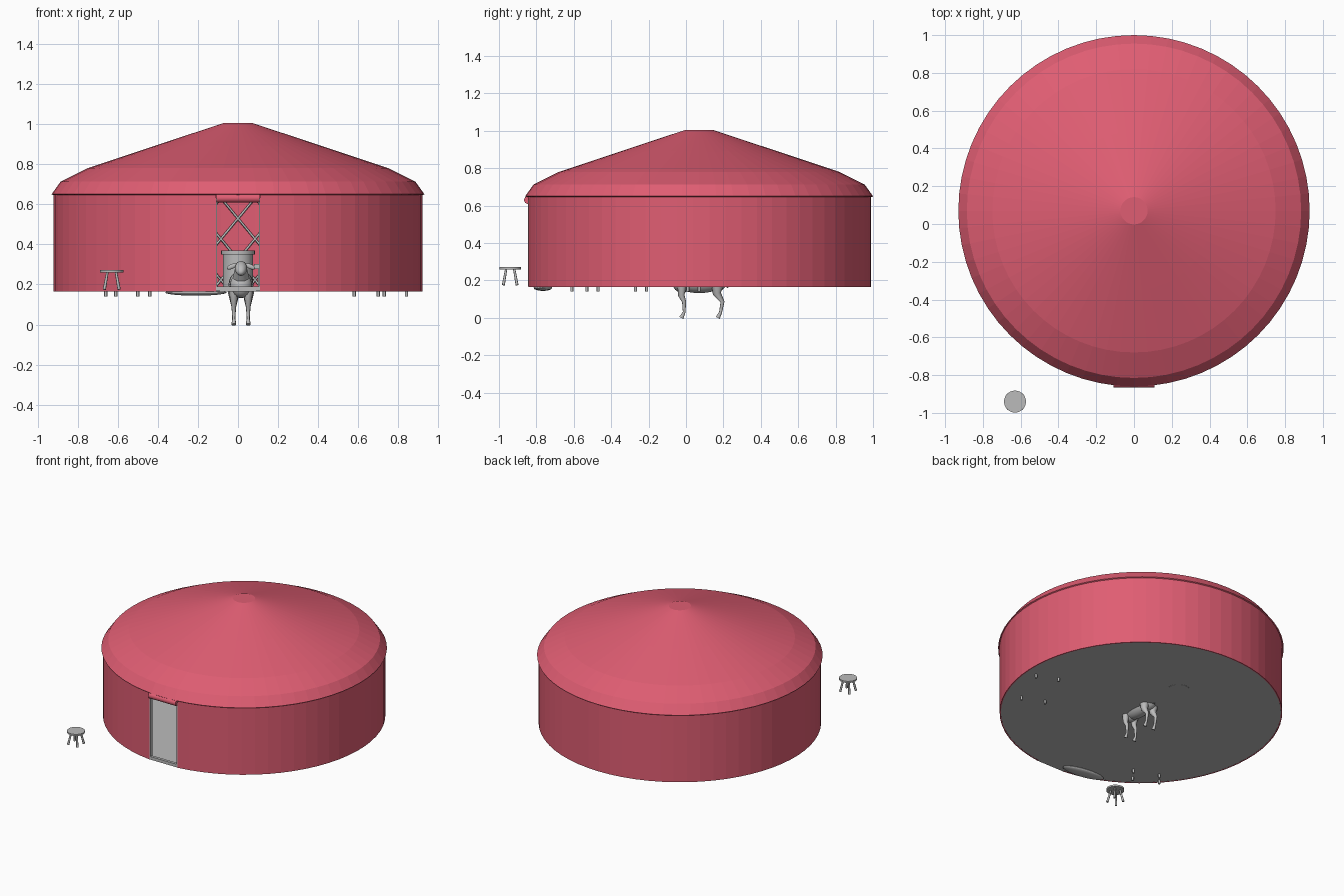
import bpy, bmesh, math
from math import sin, cos, pi
from mathutils import Vector

cube = bpy.data.objects.get("Cube")
if cube:
    bpy.data.objects.remove(cube, do_unlink=True)

CENTRE_Y = 0.07
FLOOR = 0.165


def material(name, rgb):
    m = bpy.data.materials.new(name)
    m.use_nodes = True
    m.diffuse_color = (*rgb, 1)
    m.node_tree.nodes["Principled BSDF"].inputs["Base Color"].default_value = (*rgb, 1)
    return m


RED = material("red felt", (0.74, 0.11, 0.17))
GREY = material("plain grey", (0.5, 0.5, 0.5))


def finish(obj, name, mat):
    obj.name = name
    obj.data.materials.append(mat)
    return obj


def smooth(obj, angle=40):
    bpy.ops.object.select_all(action='DESELECT')
    obj.select_set(True)
    bpy.context.view_layer.objects.active = obj
    bpy.ops.object.shade_smooth_by_angle(angle=math.radians(angle))


def sweep(name, profile, start, end, steps, mat, thickness):
    """Turn a (radius, z) profile about the tent's axis."""
    bm = bmesh.new()
    rings = []
    for i in range(steps + 1):
        a = start + (end - start) * i / steps
        rings.append([bm.verts.new((r * cos(a), CENTRE_Y + r * sin(a), z)) for r, z in profile])
    for p, q in zip(rings, rings[1:]):
        for k in range(len(profile) - 1):
            bm.faces.new((p[k], q[k], q[k + 1], p[k + 1]))
    bmesh.ops.remove_doubles(bm, verts=bm.verts, dist=0.0001)
    mesh = bpy.data.meshes.new(name)
    bm.to_mesh(mesh)
    bm.free()
    obj = bpy.data.objects.new(name, mesh)
    bpy.context.collection.objects.link(obj)
    shell = obj.modifiers.new("shell", 'SOLIDIFY')
    shell.thickness = thickness
    return finish(obj, name, mat)


def cylinder(name, loc, radius, depth, mat, rot=(0, 0, 0), sides=32):
    bpy.ops.mesh.primitive_cylinder_add(vertices=sides, radius=radius, depth=depth,
                                        location=loc, rotation=rot)
    obj = finish(bpy.context.object, name, mat)
    smooth(obj)
    return obj


def box(name, loc, size, mat, turn=0):
    bpy.ops.mesh.primitive_cube_add(size=1, location=loc, rotation=(0, 0, turn))
    bpy.context.object.scale = size
    return finish(bpy.context.object, name, mat)


def ball(name, loc, size, mat, rot=(0, 0, 0)):
    bpy.ops.mesh.primitive_uv_sphere_add(segments=20, ring_count=12, location=loc, rotation=rot)
    obj = finish(bpy.context.object, name, mat)
    obj.scale = size
    smooth(obj, 60)
    return obj


def tubes(name, paths, mat, sides=2):
    """Round tubes; every path is a list of (point, radius)."""
    curve = bpy.data.curves.new(name, 'CURVE')
    curve.dimensions = '3D'
    curve.bevel_depth = 1
    curve.bevel_resolution = sides
    curve.use_fill_caps = True
    for path in paths:
        spline = curve.splines.new('POLY')
        spline.points.add(len(path) - 1)
        for point, (co, radius) in zip(spline.points, path):
            point.co = (*co, 1)
            point.radius = radius
    obj = bpy.data.objects.new(name, curve)
    bpy.context.collection.objects.link(obj)
    return finish(obj, name, mat)


# Tent: wall with a door gap, roof and floor
gap = math.asin(0.11 / 0.92)
sweep("wall", [(0.92, FLOOR), (0.92, 0.652)], -pi / 2 + gap, 1.5 * pi - gap, 64, RED, 0.008)
sweep("roof", [(0.93, 0.65), (0.885, 0.713), (0.75, 0.78), (0.42, 0.89), (0.072, 1.005),
               (0, 1.005)], 0, 2 * pi, 64, RED, 0.008)
cylinder("floor", (0, CENTRE_Y, FLOOR + 0.005), 0.912, 0.008, GREY, sides=64)

# Door: rolled flap, sill and jambs
cylinder("rolled_door_flap", (0, -0.845, 0.63), 0.021, 0.215, RED, (0, pi / 2, 0), 16)
box("door_sill", (0, -0.835, 0.178), (0.22, 0.02, 0.022), GREY)
for side in (-1, 1):
    box("door_jamb", (side * 0.107, -0.835, 0.4), (0.006, 0.02, 0.46), GREY)

# Crossed wall lattice
BARS = 33
lattice = []
for n in range(BARS):
    for lean in (-1, 1):
        bar = []
        for k in range(6):
            rise = k / 5
            a = pi / 2 + 2 * pi * n / BARS + lean * (rise - 0.77) * 0.41
            if abs(cos(a)) > 0.13 or sin(a) > 0:
                bar.append(((0.895 * cos(a), CENTRE_Y + 0.895 * sin(a), 0.19 + 0.44 * rise), 0.006))
        if len(bar) == 6:
            lattice.append(bar)
tubes("wall_lattice", lattice, GREY, 0)

# Outdoor stool
SX, SY = -0.63, -0.94
cylinder("stool_seat", (SX, SY, 0.265), 0.058, 0.012, GREY)
legs = []
for k in range(4):
    d = Vector((cos(pi / 4 + k * pi / 2), sin(pi / 4 + k * pi / 2), 0))
    top, foot = Vector((SX, SY, 0.262)), Vector((SX, SY, 0.175))
    legs.append([(top + d * 0.03, 0.006), (foot + d * 0.052, 0.008)])
tubes("stool_legs", legs, GREY)


# Indoor tables whose legs pass through the floor
def table(name, feet, height):
    mid = sum((Vector((x, y, 0)) for x, y in feet), Vector()) / 4
    side, depth = (Vector((*feet[i], 0)) - Vector((*feet[0], 0)) for i in (1, 2))
    turn = math.atan2(side.y, side.x)
    box(name + "_top", (mid.x, mid.y, height), (side.length + 0.05, depth.length + 0.05, 0.015),
        GREY, turn)
    tubes(name + "_legs", [[((x, y, 0.14), 0.008), ((x, y, height), 0.008)] for x, y in feet], GREY)


table("large_table", [(0.58, -0.21), (0.73, -0.27), (0.70, 0.07), (0.84, 0.01)], 0.27)
table("small_table", [(-0.50, -0.61), (-0.44, -0.53), (-0.66, -0.53), (-0.61, -0.47)], 0.24)

# Pot with a rim, low bench and a hide by the door
cylinder("pot", (0, 0.45, 0.26), 0.075, 0.19, GREY)
cylinder("pot_rim", (0, 0.45, 0.36), 0.084, 0.02, GREY)
box("bench_seat", (0.25, 0.5, 0.29), (0.34, 0.16, 0.025), GREY)
box("bench_base", (0.25, 0.5, 0.225), (0.3, 0.13, 0.11), GREY)
ball("hide", (-0.21, -0.765, 0.16), (0.155, 0.045, 0.016), GREY, (0, 0, -0.15))

# Animal standing in the middle, facing the door
AX = 0.015
ball("animal_body", (AX, 0.07, 0.2), (0.062, 0.145, 0.068), GREY)
ball("animal_chest", (AX, -0.02, 0.195), (0.055, 0.055, 0.062), GREY)
ball("animal_rump", (AX, 0.165, 0.2), (0.058, 0.055, 0.06), GREY)
tubes("animal_neck", [[((AX, -0.02, 0.22), 0.045), ((AX, -0.08, 0.28), 0.03)]], GREY, 4)
ball("animal_head", (AX, -0.11, 0.28), (0.03, 0.055, 0.03), GREY, (0.5, 0, 0))
for side in (-1, 1):
    ball("animal_ear", (AX + side * 0.045, -0.085, 0.29), (0.028, 0.008, 0.012), GREY,
         (0, side * 0.4, 0))
    x = AX + side * 0.036
    tubes("front_leg", [[((x, -0.02, 0.18), 0.026), ((x, -0.025, 0.12), 0.017),
                         ((x, -0.01, 0.085), 0.011), ((x, -0.01, 0.03), 0.007),
                         ((x, -0.025, 0), 0.012)]], GREY, 4)
    tubes("back_leg", [[((x, 0.17, 0.18), 0.034), ((x, 0.165, 0.13), 0.022),
                        ((x, 0.195, 0.085), 0.011), ((x, 0.185, 0.03), 0.008),
                        ((x, 0.17, 0), 0.012)]], GREY, 4)
ball("animal_tail", (AX, 0.222, 0.195), (0.015, 0.012, 0.035), GREY)
